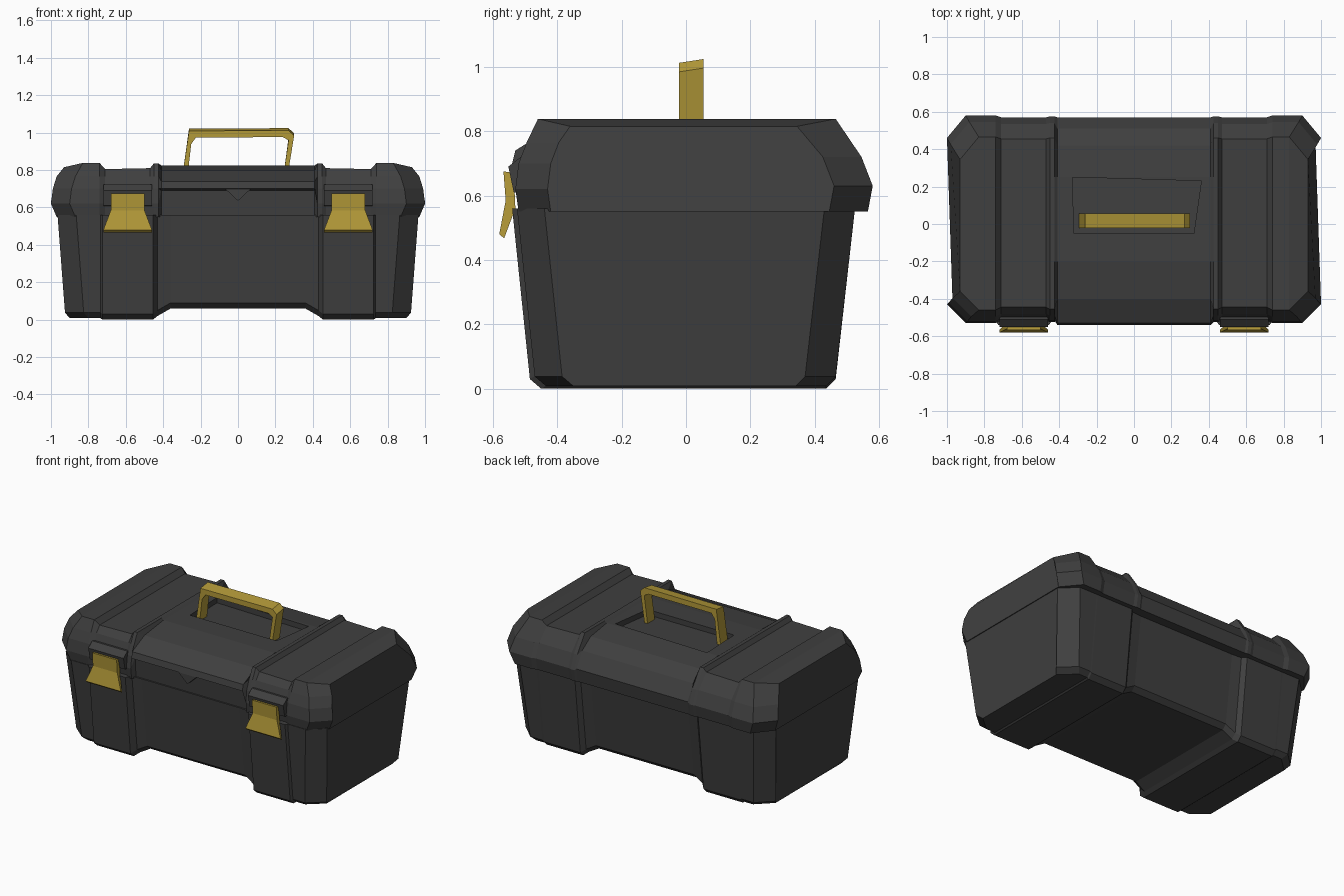
import bpy, bmesh

if "Cube" in bpy.data.objects:
    bpy.data.objects.remove(bpy.data.objects["Cube"])


def material(name, rgb):
    m = bpy.data.materials.new(name)
    m.diffuse_color = (*rgb, 1)
    m.use_nodes = True
    m.node_tree.nodes["Principled BSDF"].inputs["Base Color"].default_value = m.diffuse_color
    return m


DARK = material("dark_grey_plastic", (0.05, 0.05, 0.05))
GOLD = material("mustard_yellow", (0.45, 0.32, 0.04))


def finish(name, bm, mat):
    bmesh.ops.recalc_face_normals(bm, faces=bm.faces)
    me = bpy.data.meshes.new(name)
    bm.to_mesh(me)
    bm.free()
    me.materials.append(mat)
    ob = bpy.data.objects.new(name, me)
    bpy.context.collection.objects.link(ob)
    return ob


def loft(name, rings, mat):
    """Skin a row of closed rings and cap both ends."""
    bm = bmesh.new()
    rows = [[bm.verts.new(p) for p in r] for r in rings]
    n = len(rows[0])
    for a, b in zip(rows, rows[1:]):
        for i in range(n):
            j = (i + 1) % n
            bm.faces.new((a[i], a[j], b[j], b[i]))
    bm.faces.new(rows[0])
    bm.faces.new(rows[-1])
    return finish(name, bm, mat)


def both_sides(half):
    """Mirror rings given for x > 0, running from centre to end."""
    return [[(-x, y, z) for x, y, z in r] for r in reversed(half)] + half


def at(xs, profile):
    if not isinstance(xs, list):
        xs = [xs] * len(profile)
    return [(x, y, z) for x, (y, z) in zip(xs, profile)]


# Body: tapered tub with latch pillars, recessed middle and raised belly
def tub(yf, yb, z0):
    return [(yf + .09, z0), (yf + .055, z0 + .03), (yf, .56),
            (yb, .56), (yb - .06, z0 + .03), (yb - .09, z0)]


tub_x = [.90, .925, .965, .965, .925, .90]
loft("body", both_sides([
    at(.36, tub(-.50, .495, .06)),
    at(.43, tub(-.505, .50, .02)),
    at(.455, tub(-.54, .525, .0)),
    at(.725, tub(-.54, .525, .0)),
    at(.735, tub(-.525, .525, .008)),
    at([x - .10 for x in tub_x], tub(-.525, .525, .008)),
    at(tub_x, tub(-.44, .43, .008)),
]), DARK)


# Lid: end caps, strap grooves, thin ribs and a lower domed middle
def shell(yf, yb, zt):
    return [(yf + .01, .55), (yf, .62), (yf + .01, .70), (yf + .035, .765),
            (yf + .07, zt), (-.2, zt), (.25, zt), (yb - .115, zt),
            (yb - .035, .72), (yb, .63), (yb - .015, .55)]


middle = [(-.49, .55), (-.50, .69), (-.54, .70), (-.53, .74), (-.40, .80),
          (-.2, .825), (.25, .825), (.42, .80), (.51, .74), (.57, .64), (.555, .55)]
lid_x = [.97, 1.0, .99, .97, .93, .93, .93, .93, .98, 1.0, .97]
lid = loft("lid", both_sides([
    at(.41, middle),
    at(.425, shell(-.525, .575, .835)),
    at(.45, shell(-.525, .575, .835)),
    at(.47, shell(-.515, .57, .81)),
    at(.71, shell(-.515, .57, .805)),
    at(.74, shell(-.53, .58, .838)),
    at([x - .10 for x in lid_x], shell(-.53, .58, .838)),
    at(lid_x, shell(-.43, .46, .815)),
]), DARK)

# Handle recess cut into the lid top
recess = [(-.33, .25), (.36, .23), (.32, -.05), (-.32, -.05)]
cutter = loft("recess_cutter", [[(x, y, z) for x, y in recess] for z in (.79, .9)], DARK)
cutter.hide_render = True
mod = lid.modifiers.new("recess", 'BOOLEAN')
mod.operation = 'DIFFERENCE'
mod.solver = 'EXACT'
mod.object = cutter
bpy.context.view_layer.objects.active = lid
bpy.ops.object.modifier_apply(modifier="recess")
bpy.data.objects.remove(cutter)

# Carry handle: bent strap, slightly leaning
outer = [(-.295, .785), (-.262, 1.015), (.27, 1.018), (.30, .99), (.268, .785)]
inner = [(-.268, .785), (-.25, .945), (-.225, .98), (.24, .982), (.27, .965), (.245, .785)]
strap = outer + inner[::-1]
loft("handle", [[(x, -.022, z - .006 * (z > .9)) for x, z in strap],
                [(x, .055, z + .006 * (z > .9)) for x, z in strap]], GOLD)

# Latches, their mounts on the lid
latch = [(-.535, .67), (-.567, .675), (-.56, .585), (-.58, .48), (-.565, .467), (-.53, .56)]
half_w = [.09, .09, .09, .13, .13, .09]
mount = [(-.47, .60), (-.535, .61), (-.552, .69), (-.51, .722), (-.46, .722)]
for side, s in (("left", -1), ("right", 1)):
    cx = s * .59
    loft(side + "_latch", [[(cx + k * w, y, z) for w, (y, z) in zip(half_w, latch)]
                           for k in (-1, 1)], GOLD)
    loft(side + "_latch_mount", [at(cx - .13, mount), at(cx + .13, mount)], DARK)

# Pointed finger tab under the front lip
loft("finger_tab", [[(x, y, z) for x, z in ((-.08, .71), (.08, .71), (.0, .635))]
                    for y in (-.535, -.48)], DARK)
